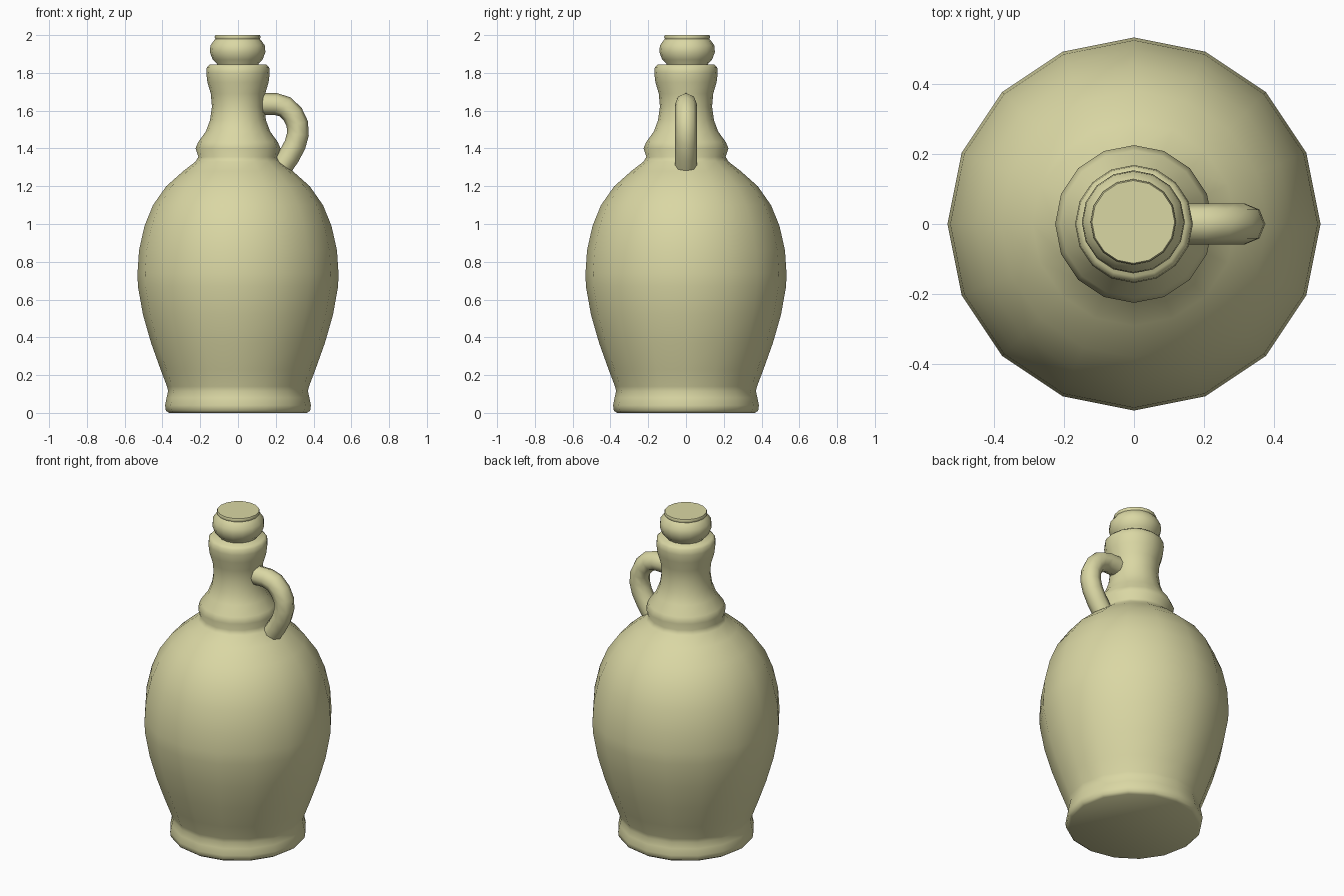
import bpy
import bmesh
from math import cos, sin, pi, radians

cube = bpy.data.objects.get("Cube")
if cube:
    bpy.data.objects.remove(cube, do_unlink=True)

# Single glaze colour
glaze = bpy.data.materials.new("pale_olive_glaze")
glaze.use_nodes = True
colour = (0.70, 0.68, 0.37, 1)
glaze.diffuse_color = colour
bsdf = glaze.node_tree.nodes["Principled BSDF"]
bsdf.inputs["Base Color"].default_value = colour
bsdf.inputs["Roughness"].default_value = 0.6


def smooth(obj, angle):
    bpy.ops.object.select_all(action="DESELECT")
    obj.select_set(True)
    bpy.context.view_layer.objects.active = obj
    bpy.ops.object.shade_smooth_by_angle(angle=radians(angle))


def lathe(name, profile, sides, centre=(0, 0)):
    """Revolve (radius, height) points about z and cap both ends."""
    bm = bmesh.new()
    rings = []
    for r, z in profile:
        rings.append([bm.verts.new((centre[0] + r * cos(2 * pi * i / sides),
                                    centre[1] + r * sin(2 * pi * i / sides), z))
                      for i in range(sides)])
    for low, high in zip(rings, rings[1:]):
        for i in range(sides):
            j = (i + 1) % sides
            bm.faces.new((low[i], low[j], high[j], high[i]))
    bm.faces.new(rings[0][::-1])
    bm.faces.new(rings[-1])
    mesh = bpy.data.meshes.new(name)
    bm.to_mesh(mesh)
    bm.free()
    mesh.materials.append(glaze)
    obj = bpy.data.objects.new(name, mesh)
    bpy.context.collection.objects.link(obj)
    smooth(obj, 50)
    return obj


# Jug: foot, belly, collar and flared neck
lathe("jug_body", [
    (0.365, 0), (0.382, 0.012), (0.386, 0.04), (0.378, 0.08), (0.37, 0.115),
    (0.376, 0.14), (0.41, 0.23), (0.46, 0.37), (0.503, 0.52), (0.53, 0.67),
    (0.532, 0.74), (0.524, 0.86), (0.495, 0.99), (0.45, 1.1), (0.38, 1.2),
    (0.29, 1.28), (0.225, 1.33), (0.21, 1.355), (0.225, 1.40), (0.21, 1.435),
    (0.17, 1.49), (0.148, 1.55), (0.138, 1.62), (0.144, 1.69), (0.162, 1.75),
    (0.168, 1.8), (0.165, 1.83), (0.15, 1.845)], 16)

# Rounded stopper with a flat cap
lathe("stopper", [
    (0.105, 1.82), (0.11, 1.848), (0.132, 1.87), (0.147, 1.91), (0.144, 1.945),
    (0.125, 1.972), (0.118, 1.98), (0.122, 1.99), (0.118, 2.0)], 16, (-0.002, 0.006))

# Loop handle swept along a path on the left side
path = [(0.13, 1.635), (0.2, 1.635), (0.25, 1.62), (0.29, 1.58), (0.314, 1.53),
        (0.317, 1.475), (0.302, 1.42), (0.27, 1.36), (0.237, 1.312)]
curve = bpy.data.curves.new("handle", "CURVE")
curve.dimensions = "3D"
curve.bevel_depth = 0.058
curve.bevel_resolution = 2
curve.use_fill_caps = True
spline = curve.splines.new("POLY")
spline.points.add(len(path) - 1)
for point, (x, z) in zip(spline.points, path):
    point.co = (x, 0, z, 1)
curve.materials.append(glaze)
handle = bpy.data.objects.new("handle", curve)
bpy.context.collection.objects.link(handle)
bpy.ops.object.select_all(action="DESELECT")
handle.select_set(True)
bpy.context.view_layer.objects.active = handle
bpy.ops.object.convert(target="MESH")
smooth(bpy.context.object, 60)
